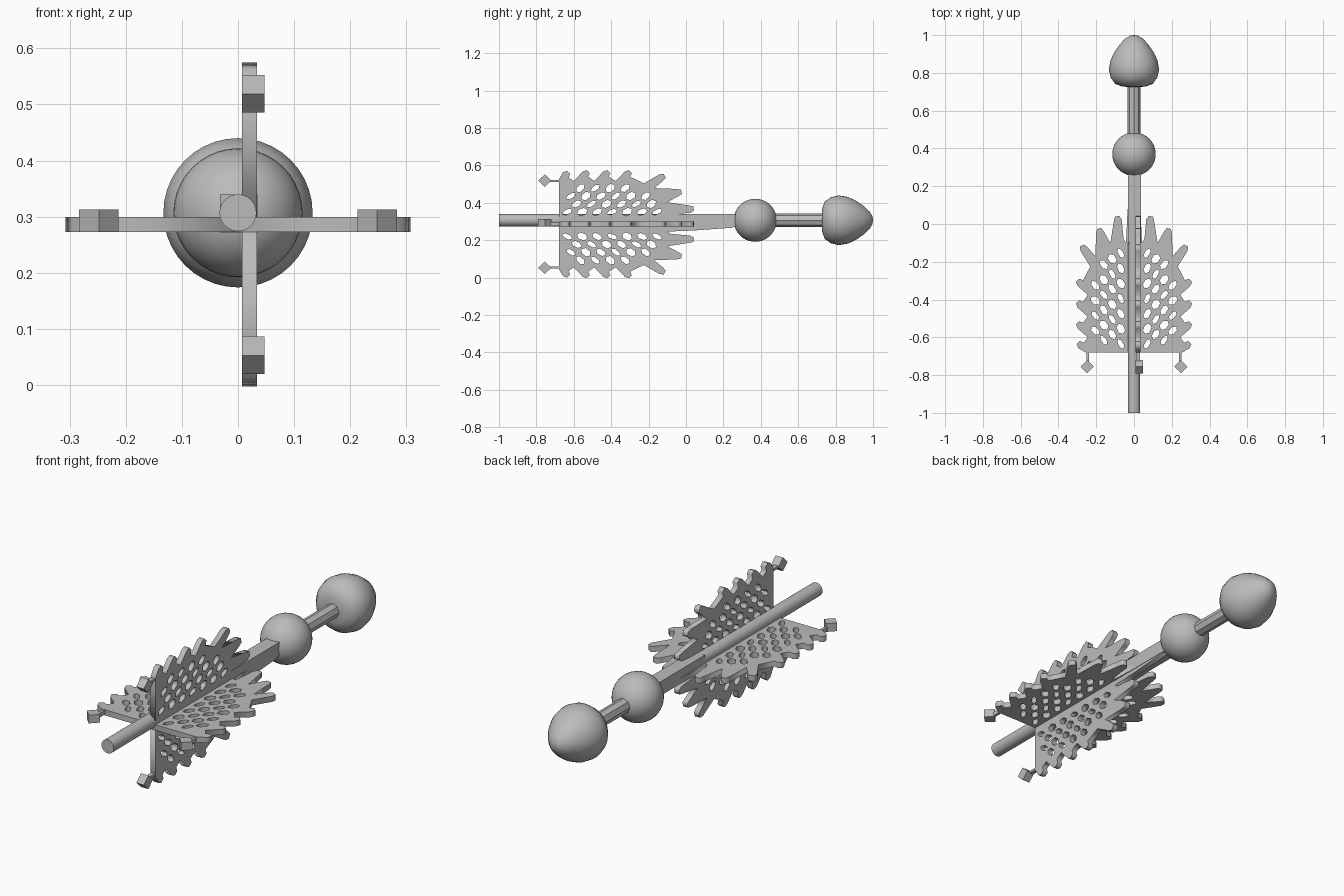
import bpy, bmesh, math
from mathutils import Vector, Matrix

if "Cube" in bpy.data.objects:
    bpy.data.objects.remove(bpy.data.objects["Cube"])

AXIS_Z = 0.307      # height of the shaft axis
FIN_Z = 0.286       # height of the fin centre

grey = bpy.data.materials.new("grey")
grey.diffuse_color = (0.5, 0.5, 0.5, 1)
grey.use_nodes = True
grey.node_tree.nodes["Principled BSDF"].inputs["Base Color"].default_value = grey.diffuse_color


def add_object(name, bm, smooth=False):
    bmesh.ops.recalc_face_normals(bm, faces=bm.faces[:])
    mesh = bpy.data.meshes.new(name)
    bm.to_mesh(mesh)
    bm.free()
    mesh.materials.append(grey)
    ob = bpy.data.objects.new(name, mesh)
    bpy.context.collection.objects.link(ob)
    if smooth:
        bpy.ops.object.select_all(action='DESELECT')
        ob.select_set(True)
        bpy.context.view_layer.objects.active = ob
        bpy.ops.object.shade_smooth_by_angle(angle=math.radians(40))
    return ob


def lathe(name, profile, sides):
    """Revolve (radius, y) points around the shaft axis."""
    bm = bmesh.new()
    vs = [bm.verts.new((r, y, AXIS_Z)) for r, y in profile]
    edges = [bm.edges.new(p) for p in zip(vs, vs[1:])]
    bmesh.ops.spin(bm, geom=vs + edges, cent=(0, 0, AXIS_Z), axis=(0, 1, 0),
                   angle=math.tau, steps=sides, use_duplicate=False)
    bmesh.ops.remove_doubles(bm, verts=bm.verts[:], dist=1e-5)
    return add_object(name, bm, True)


def add_box(bm, centre, size, turn=0.0):
    m = (Matrix.Translation(centre) @ Matrix.Rotation(turn, 4, 'Z')
         @ Matrix.Diagonal((*size, 1)))
    bmesh.ops.create_cube(bm, size=1, matrix=m)


# Shaft, collar, ball and rounded nose
lathe("shaft", [(0, -1), (0.033, -1), (0.033, 0.30), (0, 0.30)], 24)
lathe("front_shaft", [(0, 0.44), (0.035, 0.44), (0.035, 0.76), (0, 0.76)], 8)
lathe("ball", [(0.115 * math.sin(math.pi * i / 20), 0.37 - 0.115 * math.cos(math.pi * i / 20))
               for i in range(21)], 40)
lathe("nose", [(0, .725), (.06, .727), (.1, .742), (.123, .775), (.133, .815), (.125, .865),
               (.104, .91), (.076, .95), (.045, .983), (.02, .997), (0, 1)], 40)
bm = bmesh.new()
add_box(bm, (0.002, 0.09, AXIS_Z - 0.001), (0.068, 0.38, 0.068))
add_object("collar", bm)


# Branching fin: outline of fingers and notches, pierced by slanted holes
def finger(u, v, degrees, width=0.042):
    d = Vector((math.cos(math.radians(degrees)), math.sin(math.radians(degrees))))
    n = Vector((-d.y, d.x))
    return [Vector((u, v)) - d * back + n * width * side
            for back, side in ((.025, -.5), (.004, -.28), (.004, .28), (.025, .5))]


def fin_loops():
    outline = [(0, -.68), (.255, -.68)]
    outline += finger(.298, -.625, 45)
    for v in (-.52, -.41, -.295):
        outline += [(.245, v - .08)] + finger(.302, v, 45)
    outline += [(.232, -.225)] + finger(.277, -.11, 62)
    outline += [(.205, -.17)] + finger(.185, -.02, 78)
    outline += [(.125, -.10)] + finger(.09, .045, 80)
    outline += [(.055, -.08), (.042, -.1), (.036, .04), (.02, .25), (0, .25)]
    loops = [outline]
    for i, limit in enumerate((-.15, -.17, -.2, -.25)):
        for j in range(-3, 8):
            u, v = .07 + .045 * i, -.635 + .05 * i + .08 * j
            if not -.645 < v < limit:
                continue
            a = math.radians(62 - 5 * i + 6 * ((i + j) % 2))
            d = Vector((math.cos(a), math.sin(a)))
            n = Vector((-d.y, d.x))
            w = .015 + .003 * ((i + 2 * j) % 3 - 1)
            loops.append([Vector((u, v)) + d * p + n * q * w for p, q in
                          ((-.029, 0), (-.014, -1), (.016, -1), (.029, 0), (.014, 1), (-.016, 1))])
    return loops


def fin_mesh():
    cu = bpy.data.curves.new("fin_profile", 'CURVE')
    cu.dimensions, cu.fill_mode, cu.extrude = '2D', 'BOTH', 0.0135
    for loop in fin_loops():
        s = cu.splines.new('POLY')
        s.points.add(len(loop) - 1)
        for p, (x, y) in zip(s.points, loop):
            p.co = (x, y, 0, 1)
        s.use_cyclic_u = True
    helper = bpy.data.objects.new("fin_profile", cu)
    bpy.context.collection.objects.link(helper)
    mesh = bpy.data.meshes.new_from_object(
        helper.evaluated_get(bpy.context.evaluated_depsgraph_get()))
    bpy.data.objects.remove(helper)
    return mesh


flat_fin = fin_mesh()
for name, side, upright in (("right_fin", 1, False), ("left_fin", -1, False),
                            ("top_fin", 1, True), ("bottom_fin", -1, True)):
    if upright:
        place = Matrix(((0, 0, 1, .0205), (0, 1, 0, 0), (side * .94, 0, 0, FIN_Z), (0, 0, 0, 1)))
    else:
        place = Matrix(((side, 0, 0, 0), (0, 1, 0, 0), (0, 0, 1, FIN_Z), (0, 0, 0, 1)))
    bm = bmesh.new()
    bm.from_mesh(flat_fin)
    bmesh.ops.remove_doubles(bm, verts=bm.verts[:], dist=1e-5)
    bm.transform(place)
    add_object(name, bm)

    # Tip cube on a short stem behind each fin
    bm = bmesh.new()
    add_box(bm, (.248, -.755, .007), (.05, .05, .04), math.pi / 4)
    add_box(bm, (.246, -.7, 0), (.013, .06, .02))
    bm.transform(place)
    add_object(name + "_tip_cube", bm)
